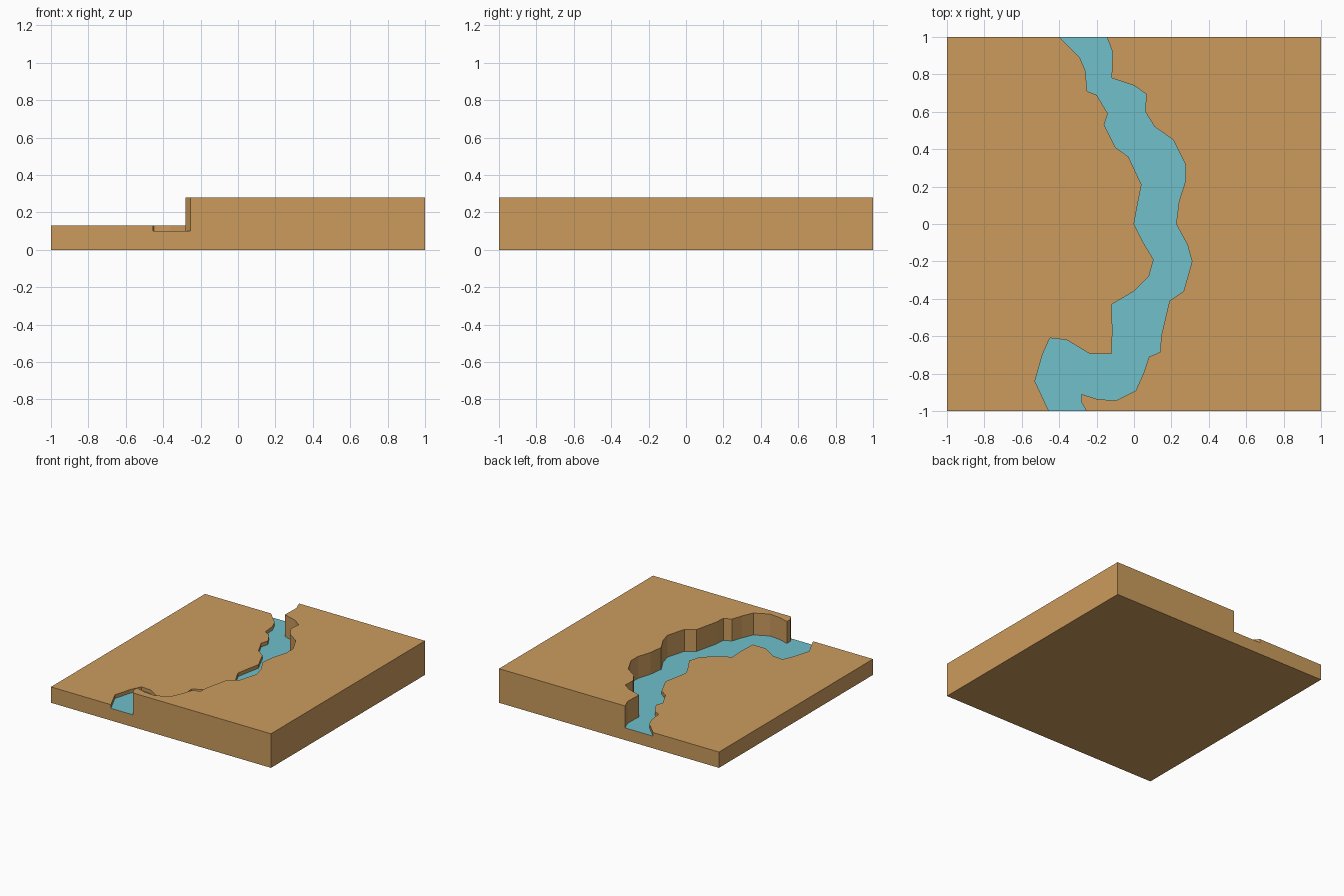
import bpy, bmesh

if "Cube" in bpy.data.objects:
    bpy.data.objects.remove(bpy.data.objects["Cube"])

LOW, HIGH, WATER = 0.13, 0.28, 0.10

# Bank outlines, from the back edge to the front edge
left_bank = [(-.40, 1), (-.29, .89), (-.26, .82), (-.25, .71), (-.20, .69),
             (-.14, .59), (-.16, .53), (-.10, .41), (-.03, .36), (.04, .21),
             (.02, .11), (0, 0), (.05, -.10), (.105, -.19), (.08, -.28),
             (0, -.36), (-.12, -.43), (-.115, -.57), (-.12, -.695),
             (-.235, -.695), (-.36, -.62), (-.45, -.61), (-.49, -.70),
             (-.53, -.84), (-.455, -1)]
right_bank = [(-.145, 1), (-.115, .92), (-.12, .78), (0, .74), (.065, .695),
              (.06, .60), (.11, .52), (.21, .45), (.275, .32), (.275, .23),
              (.24, .12), (.225, 0), (.285, -.11), (.31, -.20), (.265, -.36),
              (.19, -.41), (.145, -.60), (.14, -.685), (.08, -.71),
              (.05, -.80), (.01, -.89), (-.10, -.945), (-.20, -.935),
              (-.28, -.91), (-.28, -.955), (-.255, -1)]


def material(name, color):
    m = bpy.data.materials.new(name)
    m.diffuse_color = color
    m.use_nodes = True
    m.node_tree.nodes["Principled BSDF"].inputs["Base Color"].default_value = m.diffuse_color
    return m


def finish(bm, name, mat):
    mesh = bpy.data.meshes.new(name)
    bm.to_mesh(mesh)
    bm.free()
    mesh.materials.append(mat)
    bpy.context.collection.objects.link(bpy.data.objects.new(name, mesh))


def row(bm, points, z):
    return [bm.verts.new((x, y, z)) for x, y in points]


# Canyon ground: low left plateau, high right plateau, river bed between
bm = bmesh.new()
l_top, l_bed = row(bm, left_bank, LOW), row(bm, left_bank, WATER)
r_top, r_bed = row(bm, right_bank, HIGH), row(bm, right_bank, WATER)
l_back, l_front = row(bm, [(-1, 1), (-1, -1)], LOW)
r_back, r_front = row(bm, [(1, 1), (1, -1)], HIGH)
b = row(bm, [(-1, 1), (-1, -1), (1, -1), (1, 1)], 0)

bm.faces.new([l_back, l_front] + l_top[::-1])
bm.faces.new(r_top + [r_front, r_back])
bm.faces.new(b)
bed = bm.faces.new(l_bed + r_bed[::-1])

# Steep banks
for top, low in ((l_top, l_bed), (r_top, r_bed)):
    for i in range(len(top) - 1):
        bm.faces.new((top[i], top[i + 1], low[i + 1], low[i]))

# Outer sides; front and back follow the stepped profile
bm.faces.new((l_back, l_front, b[1], b[0]))
bm.faces.new((r_back, r_front, b[2], b[3]))
for i, lv, rv, bl, br in ((0, l_back, r_back, b[0], b[3]),
                          (-1, l_front, r_front, b[1], b[2])):
    bm.faces.new((bl, br, rv, r_top[i], r_bed[i], l_bed[i], l_top[i], lv))
bmesh.ops.recalc_face_normals(bm, faces=bm.faces)
bmesh.ops.delete(bm, geom=[bed], context='FACES_ONLY')
finish(bm, "canyon_ground", material("sandstone", (0.60, 0.33, 0.11, 1)))

# River surface filling the bed
bm = bmesh.new()
face = bm.faces.new(row(bm, left_bank + right_bank[::-1], WATER))
face.normal_update()
if face.normal.z < 0:
    face.normal_flip()
finish(bm, "river", material("water", (0.16, 0.53, 0.60, 1)))
